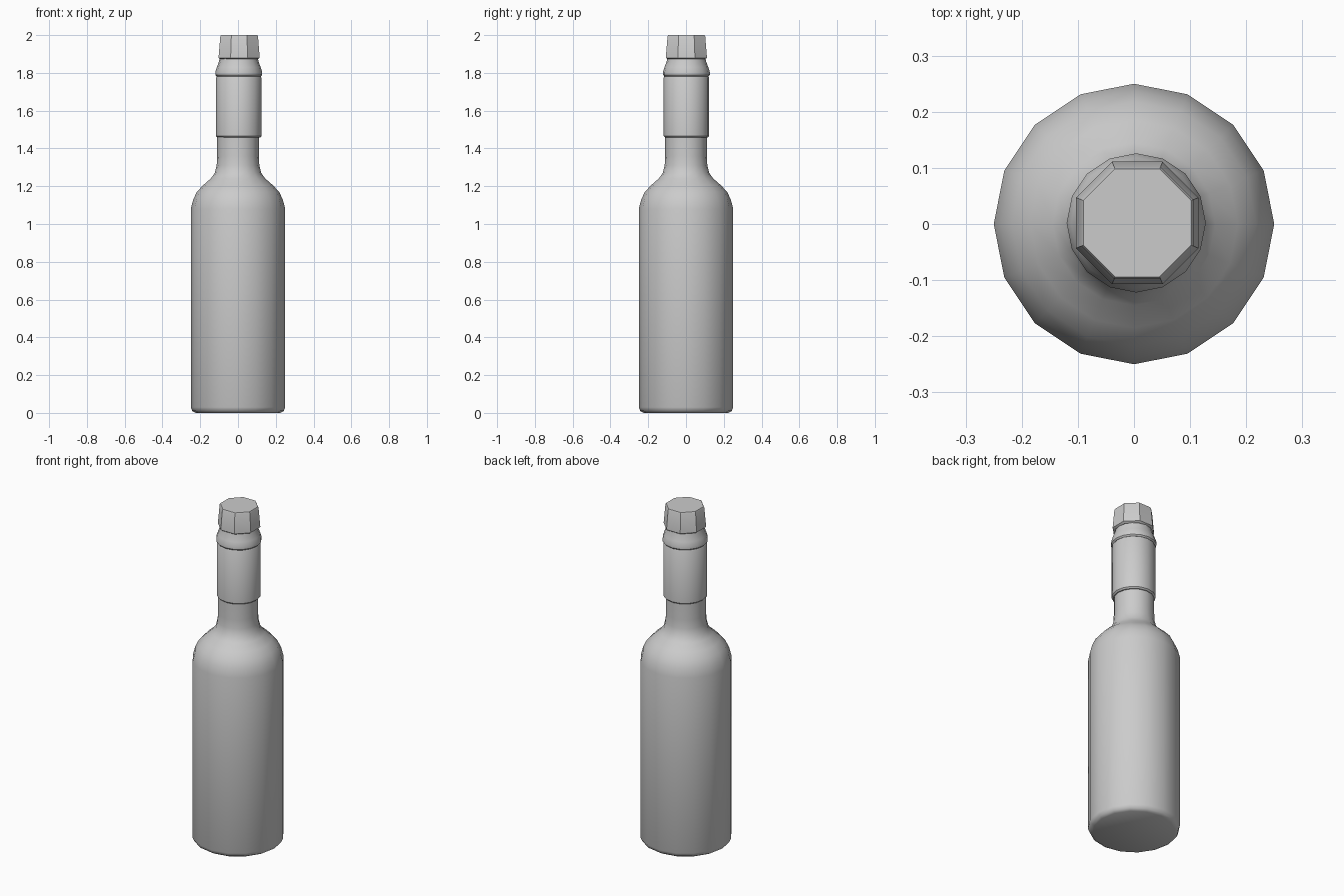
import bpy, bmesh, math

cube = bpy.data.objects.get("Cube")
if cube:
    bpy.data.objects.remove(cube, do_unlink=True)

grey = bpy.data.materials.new("plain grey")
grey.use_nodes = True
colour = (0.6, 0.6, 0.6, 1)
grey.diffuse_color = colour
grey.node_tree.nodes["Principled BSDF"].inputs["Base Color"].default_value = colour


def lathe(name, profile, sides, turn=0.0, centre=(0, 0), angle=40):
    """Revolve (radius, height) points into a closed, smooth-shaded solid."""
    bm = bmesh.new()
    rings = []
    for r, z in profile:
        ring = []
        for i in range(sides):
            a = turn + math.tau * i / sides
            ring.append(bm.verts.new((centre[0] + r * math.cos(a),
                                      centre[1] + r * math.sin(a), z)))
        rings.append(ring)
    for low, high in zip(rings, rings[1:]):
        for i in range(sides):
            j = (i + 1) % sides
            bm.faces.new((low[i], low[j], high[j], high[i]))
    bm.faces.new(rings[0][::-1])
    bm.faces.new(rings[-1])
    mesh = bpy.data.meshes.new(name)
    bm.to_mesh(mesh)
    bm.free()
    mesh.materials.append(grey)
    obj = bpy.data.objects.new(name, mesh)
    bpy.context.collection.objects.link(obj)
    bpy.ops.object.select_all(action="DESELECT")
    obj.select_set(True)
    bpy.context.view_layer.objects.active = obj
    bpy.ops.object.shade_smooth_by_angle(angle=math.radians(angle))
    return obj


# Bottle with rounded base, sloping shoulder and neck
lathe("bottle_body", [
    (0.225, 0), (0.242, 0.01), (0.25, 0.03), (0.25, 1.08),
    (0.237, 1.13), (0.218, 1.17), (0.185, 1.205), (0.145, 1.24),
    (0.123, 1.27), (0.113, 1.31), (0.11, 1.36), (0.11, 1.5)], 16)

# Wrapper around the upper neck
axis = (0.004, 0.002)
lathe("neck_sleeve", [
    (0.112, 1.457), (0.12, 1.465), (0.12, 1.775), (0.114, 1.785)],
    16, centre=axis)

# Flared lip beneath the cap
lathe("neck_collar", [
    (0.117, 1.782), (0.124, 1.79), (0.124, 1.805), (0.116, 1.83),
    (0.104, 1.862), (0.1, 1.89)], 16, centre=axis)

# Eight-sided tapered cap
lathe("bottle_cap", [
    (0.108, 1.873), (0.118, 1.88), (0.108, 1.993), (0.104, 2.0)],
    8, math.pi / 8, (0.006, 0.002), 30)
